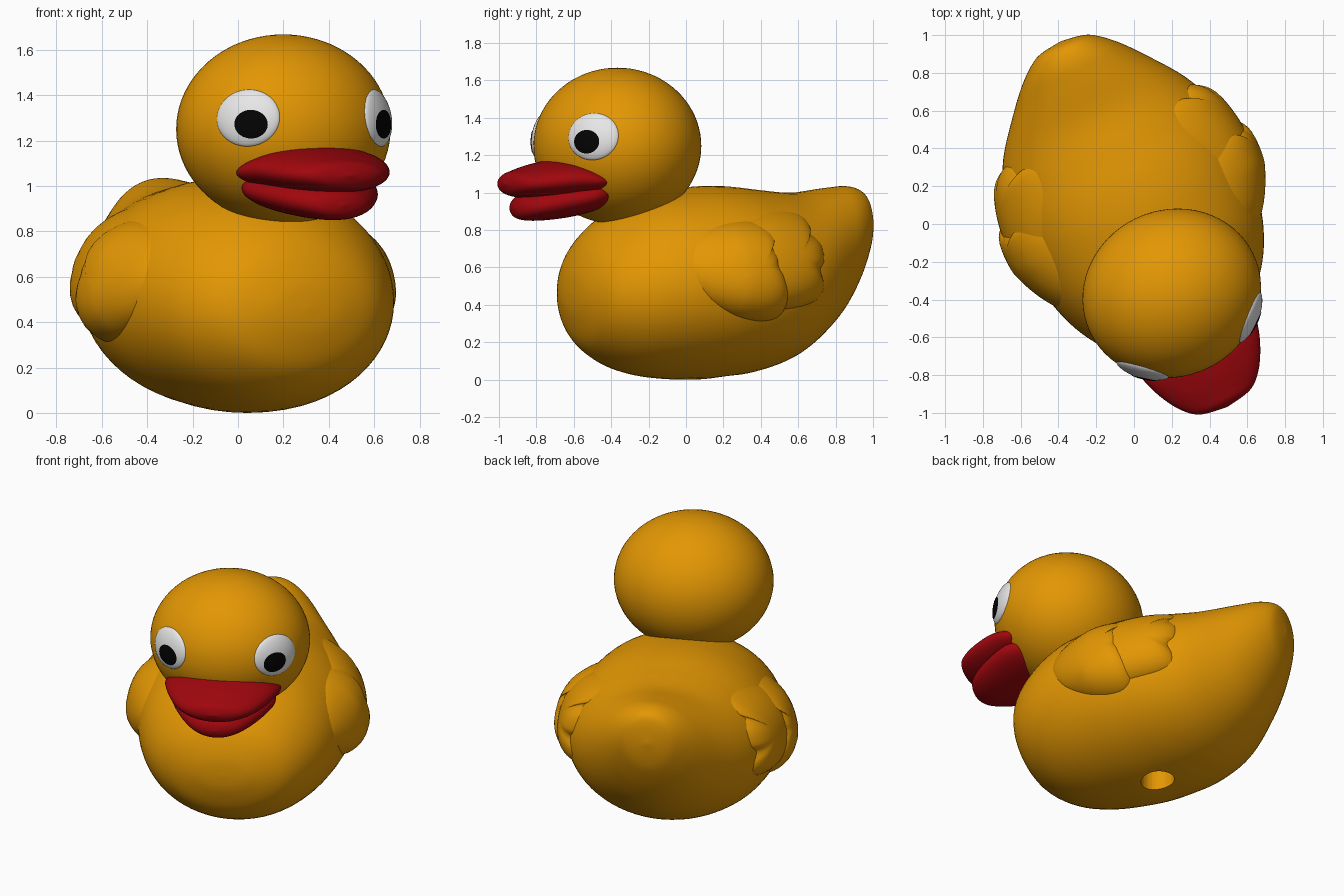
import bpy, bmesh, math
from mathutils import Matrix, Vector

if "Cube" in bpy.data.objects:
    bpy.data.objects.remove(bpy.data.objects["Cube"])


# The toy is turned about the vertical axis, the head a little further than the body
def turned(x, y, degrees):
    return Matrix.Translation((x, y, 0)) @ Matrix.Rotation(math.radians(degrees), 4, "Z")


BODY_PLACE = turned(0.036, 0.012, 24)
HEAD_PLACE = turned(0.018, 0.006, 26)
TAU = math.tau


def material(name, color):
    m = bpy.data.materials.new(name)
    m.use_nodes = True
    m.diffuse_color = (*color, 1)
    shader = next(n for n in m.node_tree.nodes if n.type == "BSDF_PRINCIPLED")
    shader.inputs["Base Color"].default_value = (*color, 1)
    return m


YELLOW = material("duck yellow", (0.77, 0.31, 0.001))
RED = material("beak red", (0.35, 0.002, 0.004))
WHITE = material("eye white", (0.8, 0.8, 0.8))
BLACK = material("pupil black", (0.001, 0.001, 0.001))


def finish(bm, name, mat, matrix):
    mesh = bpy.data.meshes.new(name)
    bm.to_mesh(mesh)
    bm.free()
    mesh.materials.append(mat)
    ob = bpy.data.objects.new(name, mesh)
    bpy.context.collection.objects.link(ob)
    ob.matrix_world = matrix
    bpy.ops.object.select_all(action="DESELECT")
    ob.select_set(True)
    bpy.context.view_layer.objects.active = ob
    bpy.ops.object.shade_smooth_by_angle(angle=math.radians(50))
    return ob


def spline(points, steps, closed=False):
    """Smooth curve through the points."""
    pts = [Vector(p) for p in points]
    n = len(pts)
    pick = (lambda i: pts[i % n]) if closed else (lambda i: pts[min(max(i, 0), n - 1)])
    out = []
    for i in range(n if closed else n - 1):
        a, b, c, d = (pick(i + k) for k in (-1, 0, 1, 2))
        for k in range(steps):
            t = k / steps
            out.append(b + (c - a) * t / 2 + (a * 2 - b * 5 + c * 4 - d) * t * t / 2
                       + (b * 3 - a - c * 3 + d) * t ** 3 / 2)
    if not closed:
        out.append(pts[-1])
    return out


def loft(rows, name, mat, matrix, sides=64):
    """Skin oval rings given as (depth, bottom, top, half width)."""
    bm = bmesh.new()
    rings = [[bm.verts.new((half * math.cos(TAU * k / sides), y,
                            (low + high) / 2 + (high - low) / 2 * math.sin(TAU * k / sides)))
              for k in range(sides)] for y, low, high, half in rows]
    for r, q in zip(rings, rings[1:]):
        for k in range(sides):
            j = (k + 1) % sides
            bm.faces.new((r[k], r[j], q[j], q[k]))
    bmesh.ops.remove_doubles(bm, verts=bm.verts, dist=1e-5)
    bmesh.ops.recalc_face_normals(bm, faces=bm.faces)
    return finish(bm, name, mat, matrix)


def patch(outline, place, radii, outward, name, mat, matrix):
    """Fill an outline with rings scaled by radii; place(point, r) gives the 3D position."""
    bm = bmesh.new()
    mid = sum(outline, Vector((0, 0))) / len(outline)
    hub = bm.verts.new(place(mid, 0))
    rings = [[bm.verts.new(place(mid + (p - mid) * r, r)) for p in outline] for r in radii]
    n = len(outline)
    for k in range(n):
        j = (k + 1) % n
        bm.faces.new((hub, rings[0][k], rings[0][j]))
        for r, q in zip(rings, rings[1:]):
            bm.faces.new((r[k], q[k], q[j], r[j]))
    bm.normal_update()
    if sum((f.normal for f in bm.faces), Vector()).dot(outward) < 0:
        bmesh.ops.reverse_faces(bm, faces=bm.faces)
    return finish(bm, name, mat, matrix)


# Body: egg shape swept up to a rounded tail
body_rows = spline([
    (-0.685, 0.46, 0.46, 0), (-0.67, 0.34, 0.59, 0.18), (-0.6, 0.18, 0.75, 0.37),
    (-0.45, 0.07, 0.89, 0.505), (-0.25, 0.015, 0.99, 0.595), (0, 0, 1.03, 0.645),
    (0.2, 0.015, 1.035, 0.65), (0.4, 0.05, 1.015, 0.615), (0.6, 0.13, 1.0, 0.53),
    (0.8, 0.29, 1.025, 0.38), (0.92, 0.45, 1.035, 0.275), (1.0, 0.61, 1.01, 0.18),
    (1.03, 0.71, 0.95, 0.11), (1.045, 0.83, 0.83, 0)], 5)
body = loft(body_rows, "body", YELLOW, BODY_PLACE)

# Round hole in the underside
bpy.ops.mesh.primitive_cylinder_add(vertices=40, radius=0.1, depth=0.44)
cutter = bpy.context.object
cutter.name = "hole_cutter"
cutter.hide_render = True
cutter.matrix_world = BODY_PLACE @ Matrix.Translation((0, 0.18, 0))
bpy.context.view_layer.objects.active = body
hole = body.modifiers.new("hole", "BOOLEAN")
hole.operation = "DIFFERENCE"
hole.object = cutter
bpy.ops.object.modifier_apply(modifier=hole.name)
bpy.data.objects.remove(cutter)
body.data.materials.clear()
body.data.materials.append(YELLOW)
body.select_set(True)
bpy.ops.object.shade_smooth_by_angle(angle=math.radians(50))


def body_side(y, z):
    """Half width of the body at a depth and height."""
    for a, b in zip(body_rows, body_rows[1:]):
        if a[0] <= y <= b[0]:
            _, low, high, half = a.lerp(b, (y - a[0]) / (b[0] - a[0]))
            k = min(abs(2 * z - low - high) / (high - low), 0.99)
            return half * (1 - k * k) ** 0.5
    return 0


# Wings: two overlapping feather layers with scalloped rear edges, blending in at the front
front_layer = [(-0.25, 0.60), (-0.2, 0.74), (-0.07, 0.82), (0.1, 0.85), (0.21, 0.83),
               (0.25, 0.78), (0.225, 0.74), (0.25, 0.66), (0.255, 0.6), (0.29, 0.53),
               (0.31, 0.42), (0.26, 0.33), (0.14, 0.31), (-0.02, 0.35), (-0.17, 0.45)]
rear_layer = [(-0.1, 0.6), (0.0, 0.78), (0.16, 0.86), (0.34, 0.905), (0.47, 0.89),
              (0.51, 0.83), (0.495, 0.79), (0.55, 0.73), (0.56, 0.64), (0.525, 0.585),
              (0.55, 0.51), (0.53, 0.44), (0.42, 0.39), (0.22, 0.37), (0.02, 0.42)]
RADII = [0.15, 0.3, 0.45, 0.6, 0.72, 0.82, 0.89, 0.94, 0.98, 1.0]


def wing(side, tag):
    for points, thick, layer in ((front_layer, 0.08, "front"), (rear_layer, 0.055, "rear")):
        def place(p, r, thick=thick):
            blend = min(1, max(0, (p.x + 0.27) / 0.3))
            lower = 1 + 0.5 * max(0, 0.6 - p.y)
            lift = thick * (0.3 + 0.7 * blend) * lower + 0.015
            lift = lift * (1 - r ** 4) ** 0.7 - 0.015
            return (side * (body_side(p.x, p.y) + lift), p.x, p.y)
        patch(spline(points, 5, True), place, RADII, Vector((side, 0, 0)),
              f"{tag}_wing_{layer}_feathers", YELLOW, BODY_PLACE)


# Head
HEAD, SIZE = Vector((0, -0.415, 1.25)), Vector((0.48, 0.441, 0.418))
bm = bmesh.new()
bmesh.ops.create_uvsphere(bm, u_segments=64, v_segments=40, radius=1,
                          matrix=Matrix.Translation(HEAD) @ Matrix.Diagonal((*SIZE, 1)))
finish(bm, "head", YELLOW, HEAD_PLACE)


# Eyes: thin pads hugging the head, with a pupil lying on each
def eye(side, tag):
    offset = Vector((side * 0.333, -0.312, 0.052))
    normal = Vector([o / s ** 2 for o, s in zip(offset, SIZE)]).normalized()
    across = Vector((0, 0, 1)).cross(normal).normalized()
    up = normal.cross(across)
    wide, tall = 0.152, 0.133

    def pad(p, extra):
        q = offset + across * p.x + up * p.y
        q /= math.sqrt(sum((c / s) ** 2 for c, s in zip(q, SIZE)))
        k = max(0, 1 - (p.x / wide) ** 2 - (p.y / tall) ** 2)
        return HEAD + q + normal * (0.024 * k ** 0.4 - 0.004 + extra)

    def oval(cx, cy, rx, ry):
        return [Vector((cx + rx * math.cos(TAU * k / 48), cy + ry * math.sin(TAU * k / 48)))
                for k in range(48)]

    patch(oval(0, 0, wide, tall), lambda p, r: pad(p, 0), RADII[:-1] + [0.995, 1.0],
          normal, f"{tag}_eye", WHITE, HEAD_PLACE)
    patch(oval(-side * 0.026, -0.033, 0.076, 0.064), lambda p, r: pad(p, 0.003),
          RADII, normal, f"{tag}_pupil", BLACK, HEAD_PLACE)


for side, tag in ((1, "left"), (-1, "right")):
    wing(side, tag)
    eye(side, tag)

# Beak: broad upper bill closing onto a shorter lower bill, parted only at the tip
loft(spline([(-0.55, 1.07, 1.07, 0), (-0.58, 1.01, 1.12, 0.29), (-0.67, 0.975, 1.15, 0.348),
             (-0.78, 0.965, 1.175, 0.332), (-0.9, 0.965, 1.155, 0.285),
             (-1.0, 0.975, 1.125, 0.22), (-1.06, 0.995, 1.1, 0.14), (-1.085, 1.045, 1.045, 0)], 5),
     "upper_beak", RED, HEAD_PLACE)
loft(spline([(-0.56, 0.98, 0.98, 0), (-0.59, 0.91, 1.07, 0.26), (-0.67, 0.88, 1.09, 0.318),
             (-0.78, 0.86, 1.07, 0.285), (-0.9, 0.85, 1.03, 0.215), (-0.98, 0.855, 0.99, 0.145),
             (-1.015, 0.875, 0.96, 0.08), (-1.03, 0.915, 0.915, 0)], 5),
     "lower_beak", RED, HEAD_PLACE)
